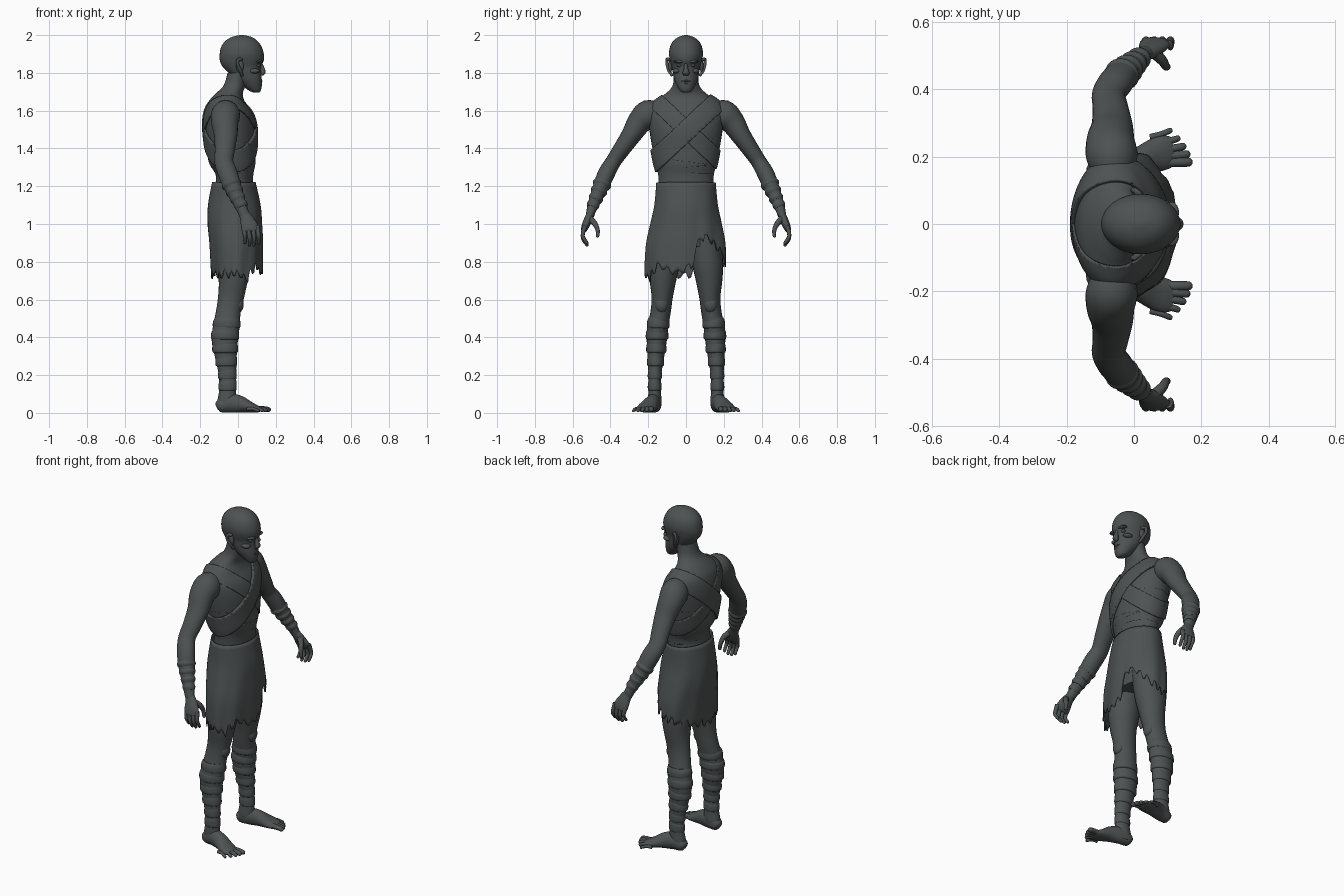
import bpy, bmesh, math, random
from mathutils import Vector

random.seed(4)
cube = bpy.data.objects.get("Cube")
if cube:
    bpy.data.objects.remove(cube)

grey = bpy.data.materials.new("ashen_grey")
grey.use_nodes = True
grey.diffuse_color = (0.075, 0.085, 0.084, 1)
bsdf = next(n for n in grey.node_tree.nodes if n.type == 'BSDF_PRINCIPLED')
bsdf.inputs["Base Color"].default_value = grey.diffuse_color
bsdf.inputs["Roughness"].default_value = 0.8
X, Y = Vector((1, 0, 0)), Vector((0, 1, 0))


def finish(name, bm, thickness=0):
    bmesh.ops.recalc_face_normals(bm, faces=bm.faces)
    me = bpy.data.meshes.new(name)
    bm.to_mesh(me)
    bm.free()
    me.materials.append(grey)
    ob = bpy.data.objects.new(name, me)
    bpy.context.collection.objects.link(ob)
    if thickness:
        mod = ob.modifiers.new("cloth", 'SOLIDIFY')
        mod.thickness, mod.offset = thickness, 1
    bpy.ops.object.select_all(action='DESELECT')
    ob.select_set(True)
    bpy.context.view_layer.objects.active = ob
    bpy.ops.object.shade_smooth_by_angle(angle=math.radians(45))
    return ob


def spline(keys, steps):
    """Smooth curve through tuples of equal length."""
    out = []
    for i in range(len(keys) - 1):
        a, b, c, d = (keys[min(max(j, 0), len(keys) - 1)] for j in range(i - 1, i + 3))
        for s in range(steps):
            t = s / steps
            out.append([q + t / 2 * (r - p + t * (2*p - 5*q + 4*r - w + t * (3*(q - r) + w - p)))
                        for p, q, r, w in zip(a, b, c, d)])
    return out + [list(keys[-1])]


def loft_mesh(rings, ref=Y, flat=False, steps=4, sides=24, side=1):
    """Tube through rings (x, y, z, radius along ref, other radius)."""
    pts = spline([(x, y * side, z, a, b) for x, y, z, a, b in rings], steps)
    bm = bmesh.new()
    rows = []
    for i, p in enumerate(pts):
        c = Vector(p[:3])
        t = Vector(pts[min(i + 1, len(pts) - 1)][:3]) - Vector(pts[max(i - 1, 0)][:3])
        t = Vector((0, 0, 1)) if flat else t.normalized()
        u = (ref - t * ref.dot(t)).normalized()
        v = t.cross(u)
        rows.append([bm.verts.new(c + u * p[3] * math.cos(k) + v * p[4] * math.sin(k))
                     for k in (math.tau * j / sides for j in range(sides))])
    for r, s in zip(rows, rows[1:]):
        for j in range(sides):
            k = (j + 1) % sides
            bm.faces.new((r[j], r[k], s[k], s[j]))
    for r in (rows[0], rows[-1]):
        bm.faces.new(r)
    return bm


def loft(name, rings, **kw):
    return finish(name, loft_mesh(rings, **kw))


def limb(name, points, r0, r1, side):
    """Small rounded digit that tapers from r0 to r1."""
    n = len(points) - 1
    rings = [(*p, r0 + (r1 - r0) * i / n, r0 + (r1 - r0) * i / n) for i, p in enumerate(points)]
    end = Vector(points[-1]) + (Vector(points[-1]) - Vector(points[-2])).normalized() * r1 * 0.7
    rings.append((*end, r1 * 0.35, r1 * 0.35))
    loft(name, rings, ref=X if abs(points[0][2] - points[-1][2]) > 0.04 else Y,
         steps=3, sides=10, side=side)


def ball(name, centre, size):
    bm = bmesh.new()
    bmesh.ops.create_uvsphere(bm, u_segments=16, v_segments=10, radius=1)
    bmesh.ops.scale(bm, vec=size, verts=bm.verts)
    bmesh.ops.translate(bm, vec=centre, verts=bm.verts)
    finish(name, bm)


# Torso and neck
torso = [(-.02, 0, .88, .16, .10), (-.025, 0, 1.05, .165, .115), (-.025, 0, 1.15, .148, .11),
         (-.018, 0, 1.25, .146, .098), (-.03, 0, 1.32, .163, .122), (-.037, 0, 1.4, .178, .13),
         (-.042, 0, 1.5, .194, .136), (-.05, 0, 1.58, .2, .125), (-.06, 0, 1.64, .175, .1),
         (-.05, 0, 1.685, .115, .075), (-.02, 0, 1.73, .072, .058), (.0, 0, 1.8, .064, .055)]
loft("torso", torso, flat=True, steps=5, sides=40)


# Cloth wraps, cut from the torso surface between pairs of planes
def wrap(name, planes, thickness):
    bm = loft_mesh(torso, flat=True, steps=8, sides=64)
    for co, no in planes:
        bmesh.ops.bisect_plane(bm, geom=bm.verts[:] + bm.edges[:] + bm.faces[:],
                               plane_co=co, plane_no=no, clear_outer=True)
    finish(name, bm, thickness)


def band(low, high, tilt):
    return [((0, 0, high), (0, tilt, 1)), ((0, 0, low), (0, -tilt, -1))]


wrap("waist_sash", band(1.19, 1.27, .03), .01)
wrap("lower_chest_wrap", band(1.25, 1.33, .12), .012)
wrap("chest_wrap", band(1.3, 1.44, -.08), .009)
neckline = [((0, 0, 1.685), (0, 0, 1))]
wrap("shoulder_sash", band(1.42, 1.56, -.95) + neckline, .012)
wrap("under_sash", band(1.44, 1.56, .95) + neckline, .007)

# Head
loft("head", [(.097, 0, 1.695, .014, .012), (.09, 0, 1.705, .032, .03), (.076, 0, 1.73, .047, .05),
              (.055, 0, 1.765, .062, .071), (.036, 0, 1.80, .07, .086), (.02, 0, 1.835, .076, .103),
              (.02, 0, 1.865, .084, .116), (.02, 0, 1.9, .09, .117), (.018, 0, 1.94, .084, .106),
              (.018, 0, 1.97, .067, .084), (.02, 0, 1.99, .04, .052), (.02, 0, 2.0, .008, .01)],
     flat=True, steps=4, sides=32)
loft("nose", [(.118, 0, 1.855, .008, .01), (.128, 0, 1.825, .011, .013), (.133, 0, 1.8, .018, .014),
              (.124, 0, 1.785, .012, .008)], flat=True, sides=14)
ball("upper_lip", (.117, 0, 1.757), (.014, .026, .006))
ball("lower_lip", (.115, 0, 1.745), (.013, .022, .006))
ball("chin", (.098, 0, 1.715), (.022, .024, .017))
for side, word in ((1, "left"), (-1, "right")):
    ball(word + "_brow", (.112, .034 * side, 1.86), (.022, .032, .009))
    ball(word + "_eye", (.106, .034 * side, 1.84), (.013, .015, .009))
    ball(word + "_cheekbone", (.085, .05 * side, 1.81), (.03, .022, .014))
    limb(word + "_ear", [(.022, .072, 1.785), (.014, .09, 1.81), (-.002, .1, 1.845),
                         (.002, .1, 1.872), (.018, .088, 1.87)], .008, .009, side)
    ball(word + "_ear_bowl", (.01, .083 * side, 1.835), (.02, .01, .034))

# Arms and hands
for side, word in ((1, "left"), (-1, "right")):
    loft(word + "_arm", [(-.06, .13, 1.59, .05, .05), (-.065, .195, 1.58, .076, .078),
                         (-.07, .245, 1.54, .072, .066), (-.065, .29, 1.47, .062, .053),
                         (-.07, .345, 1.39, .053, .045), (-.075, .385, 1.33, .05, .041),
                         (-.055, .42, 1.27, .052, .045), (-.03, .45, 1.2, .047, .042),
                         (.0, .48, 1.13, .036, .033), (.025, .502, 1.07, .029, .025),
                         (.035, .508, 1.045, .028, .022)], ref=X, side=side)
    for i in range(4):  # forearm bindings
        t = i / 3
        x, y, z, r = -.035 + .05 * t, .445 + .047 * t, 1.21 - .11 * t, .05 - .016 * t
        loft(f"{word}_wrist_binding_{i}", [(x - .006, y - .006, z + .015, r * .94, r * .88),
                                           (x, y, z, r * 1.06, r),
                                           (x + .006, y + .006, z - .015, r * .9, r * .84)],
             ref=X, side=side)
    loft(word + "_palm", [(.028, .503, 1.062, .025, .02), (.045, .515, 1.03, .034, .022),
                          (.058, .53, .995, .044, .021), (.066, .54, .97, .045, .016),
                          (.068, .543, .96, .036, .01)], ref=X, side=side)
    for i in range(4):
        x, drop = .03 + .024 * i, (.012, .0, .0, .01)[i]
        limb(f"{word}_finger_{i}", [(x, .535, .99), (x + .005, .546, .95), (x + .008, .545, .92 + drop),
                                    (x + .008, .532, .9 + drop), (x + .006, .523, .887 + drop)],
             .0125, .008, side)
    limb(word + "_thumb", [(.06, .51, 1.03), (.085, .485, 1.005), (.095, .468, .97),
                           (.1, .468, .935)], .018, .009, side)

# Legs and feet
for side, word in ((1, "left"), (-1, "right")):
    loft(word + "_leg", [(-.02, .095, .97, .085, .1), (-.022, .113, .8, .083, .092),
                         (-.025, .122, .7, .07, .077), (-.037, .126, .61, .056, .069),
                         (-.052, .135, .53, .054, .066), (-.063, .15, .45, .056, .071),
                         (-.07, .155, .38, .053, .069), (-.065, .159, .3, .044, .058),
                         (-.056, .165, .2, .034, .046), (-.055, .166, .12, .033, .045),
                         (-.06, .165, .06, .036, .05), (-.062, .165, .02, .03, .045)],
         flat=True, side=side)
    ball(word + "_kneecap", (.002, .13 * side, .575), (.028, .036, .045))
    for i, (z, x, y, a, b) in enumerate([(.47, -.06, .147, .056, .07), (.41, -.068, .153, .056, .071),
                                         (.34, -.068, .157, .05, .065), (.27, -.062, .161, .042, .055),
                                         (.2, -.056, .165, .035, .047), (.14, -.055, .166, .034, .046)]):
        loft(f"{word}_shin_binding_{i}", [(x + .004, y, z + .035, a * .9, b * .9),
                                          (x, y, z + .015, a * 1.05, b * 1.03),
                                          (x, y, z - .015, a * 1.06, b * 1.04),
                                          (x, y, z - .024, a * .88, b * .88)], flat=True, side=side)
    loft(word + "_foot", [(-.113, .163, .03, .012, .014), (-.098, .164, .036, .032, .034),
                          (-.04, .17, .05, .038, .049), (.01, .184, .046, .041, .045),
                          (.06, .203, .031, .05, .03), (.095, .214, .022, .05, .021),
                          (.115, .218, .018, .042, .014)], side=side)
    for i in range(5):
        y, tip, r = .184 + .0185 * i, .165 - .003 * i - .0028 * i * i, .016 - .0015 * i
        limb(f"{word}_toe_{i}", [(.08 - .008 * i, y, .02), (tip - .03, y + .002 * i, .022),
                                 (tip, y + .005 * i, r + .001)], r, r * .8, side)

# Ragged skirt: radius follows height, hem height follows angle
shape = spline([(-.022, .152, .11, 1.22), (-.02, .163, .134, 1.1), (-.018, .184, .139, 1.0),
                (-.01, .206, .136, .88), (-.005, .213, .128, .68)], 8)
hem = [(-180, .73), (-90, .73), (-64, .71), (-45, .77), (-14, .74), (10, .78),
       (20, .92), (34, .93), (70, .83), (110, .78), (180, .73)]


def lookup(rows, key, value):
    for a, b in zip(rows, rows[1:]):
        if min(a[key], b[key]) <= value <= max(a[key], b[key]):
            t = (value - a[key]) / (b[key] - a[key])
            return [p + (q - p) * t for p, q in zip(a, b)]
    return rows[-1]


bm = bmesh.new()
columns, levels = 96, 20
grid = []
for j in range(columns):
    angle = -180 + 360 * j / columns
    th = math.radians(angle)
    bottom = lookup(hem, 0, angle)[1] + (.018 if j % 4 < 2 else -.012) + random.uniform(-.012, .012)
    column = []
    for i in range(levels + 1):
        t = i / levels
        x, ry, rx, z = lookup(shape, 3, 1.22 + (bottom - 1.22) * t)
        fold = 1 + .022 * t * math.sin(9 * th + 3 * t) - .005
        column.append(bm.verts.new((x + rx * fold * math.cos(th), ry * fold * math.sin(th), z)))
    grid.append(column)
for j in range(columns):
    a, b = grid[j], grid[(j + 1) % columns]
    for i in range(levels):
        bm.faces.new((a[i], a[i + 1], b[i + 1], b[i]))
finish("ragged_skirt", bm, .006)
